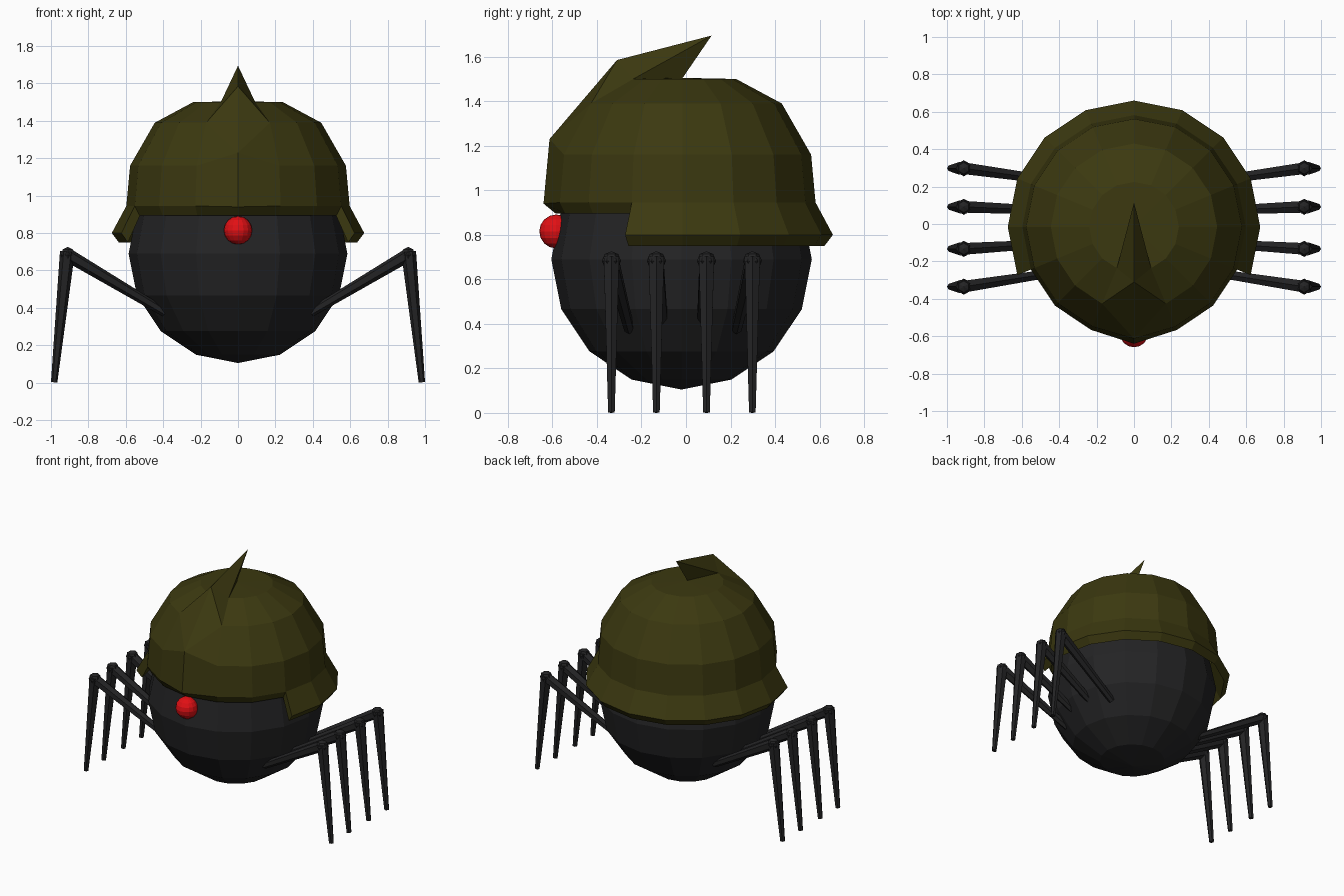
import bpy, bmesh, math
from mathutils import Vector

if "Cube" in bpy.data.objects:
    bpy.data.objects.remove(bpy.data.objects["Cube"])


def material(name, rgb):
    m = bpy.data.materials.new(name)
    m.diffuse_color = (*rgb, 1)
    m.use_nodes = True
    m.node_tree.nodes["Principled BSDF"].inputs["Base Color"].default_value = m.diffuse_color
    return m


BLACK = material("charcoal black", (0.017, 0.017, 0.018))
OLIVE = material("dark olive", (0.044, 0.040, 0.005))
RED = material("bright red", (0.75, 0.005, 0.007))


def finish(bm, name, mat):
    bmesh.ops.recalc_face_normals(bm, faces=bm.faces)
    me = bpy.data.meshes.new(name)
    bm.to_mesh(me)
    bm.free()
    me.materials.append(mat)
    ob = bpy.data.objects.new(name, me)
    bpy.context.collection.objects.link(ob)
    return ob


def sphere(bm, centre, radius, seg, rings):
    new = bmesh.ops.create_uvsphere(bm, u_segments=seg, v_segments=rings, radius=radius)
    bmesh.ops.translate(bm, verts=new["verts"], vec=centre)


def tapered_rod(bm, a, b, r1, r2, sides=6):
    a, b = Vector(a), Vector(b)
    d = b - a
    new = bmesh.ops.create_cone(bm, segments=sides, radius1=r1, radius2=r2,
                                depth=d.length, cap_ends=True)["verts"]
    bmesh.ops.rotate(bm, verts=new, matrix=d.to_track_quat("Z", "Y").to_matrix())
    bmesh.ops.translate(bm, verts=new, vec=(a + b) / 2)


# round body and single eye
bm = bmesh.new()
sphere(bm, (0, -0.02, 0.69), 0.585, 16, 8)
finish(bm, "body", BLACK)
bm = bmesh.new()
sphere(bm, (0, -0.583, 0.815), 0.076, 16, 8)
finish(bm, "eye", RED)

# helmet shell: 16-sided rings, index 12 faces the front
N, FRONT, CY = 16, 12, -0.015
bm = bmesh.new()


def ring_point(i, r, z):
    t = math.tau * i / N
    return bm.verts.new((r * math.cos(t), CY + r * math.sin(t), z))


shell = [[ring_point(i, r, z) for i in range(N)]
         for r, z in [(0.24, 1.5), (0.445, 1.39), (0.577, 1.16), (0.597, 0.945)]]
pole = bm.verts.new((0, CY, 1.505))
for i in range(N):
    j = (i + 1) % N
    bm.faces.new((pole, shell[0][i], shell[0][j]))
    for up, low in zip(shell, shell[1:]):
        bm.faces.new((up[i], low[i], low[j], up[j]))

# crest: front column of points drawn out into a swept-back spike
for ring, (y, z) in zip(shell, [(0.115, 1.695), (-0.31, 1.585), (-0.613, 1.23), (-0.64, 0.94)]):
    ring[FRONT].co = (0, y, z)


def lip(start, count, profile):
    """Turned-under rim hanging from the shell edge, closed at both ends."""
    cols = []
    for k in range(start, start + count + 1):
        cols.append([shell[-1][k % N]] + [ring_point(k, r, z) for r, z in profile])
    for a, b in zip(cols, cols[1:]):
        for p in range(len(profile)):
            bm.faces.new((a[p], a[p + 1], b[p + 1], b[p]))
    bm.faces.new(cols[0])
    bm.faces.new(cols[-1])


# flared neck guard round the sides and back, short brim at the front
lip(-1, 10, [(0.675, 0.80), (0.637, 0.75), (0.55, 0.93)])
lip(9, 6, [(0.57, 0.895), (0.54, 0.93)])
bmesh.ops.triangulate(bm, faces=[f for f in bm.faces if any(
    v in f.verts for v in (shell[0][FRONT], shell[1][FRONT]))])
finish(bm, "helmet", OLIVE)

# four jointed legs on each side
for side, label in ((1, "right"), (-1, "left")):
    for n, y in enumerate((-0.335, -0.133, 0.092, 0.298), 1):
        bm = bmesh.new()
        knee = (side * 0.91, y, 0.683)
        tapered_rod(bm, (side * 0.39, y * 0.76, 0.375), knee, 0.024, 0.036)
        tapered_rod(bm, (side * 0.912, y, 0.70), (side * 0.983, y, 0.002), 0.04, 0.017)
        sphere(bm, knee, 0.043, 6, 4)
        finish(bm, f"{label}_leg_{n}", BLACK)
